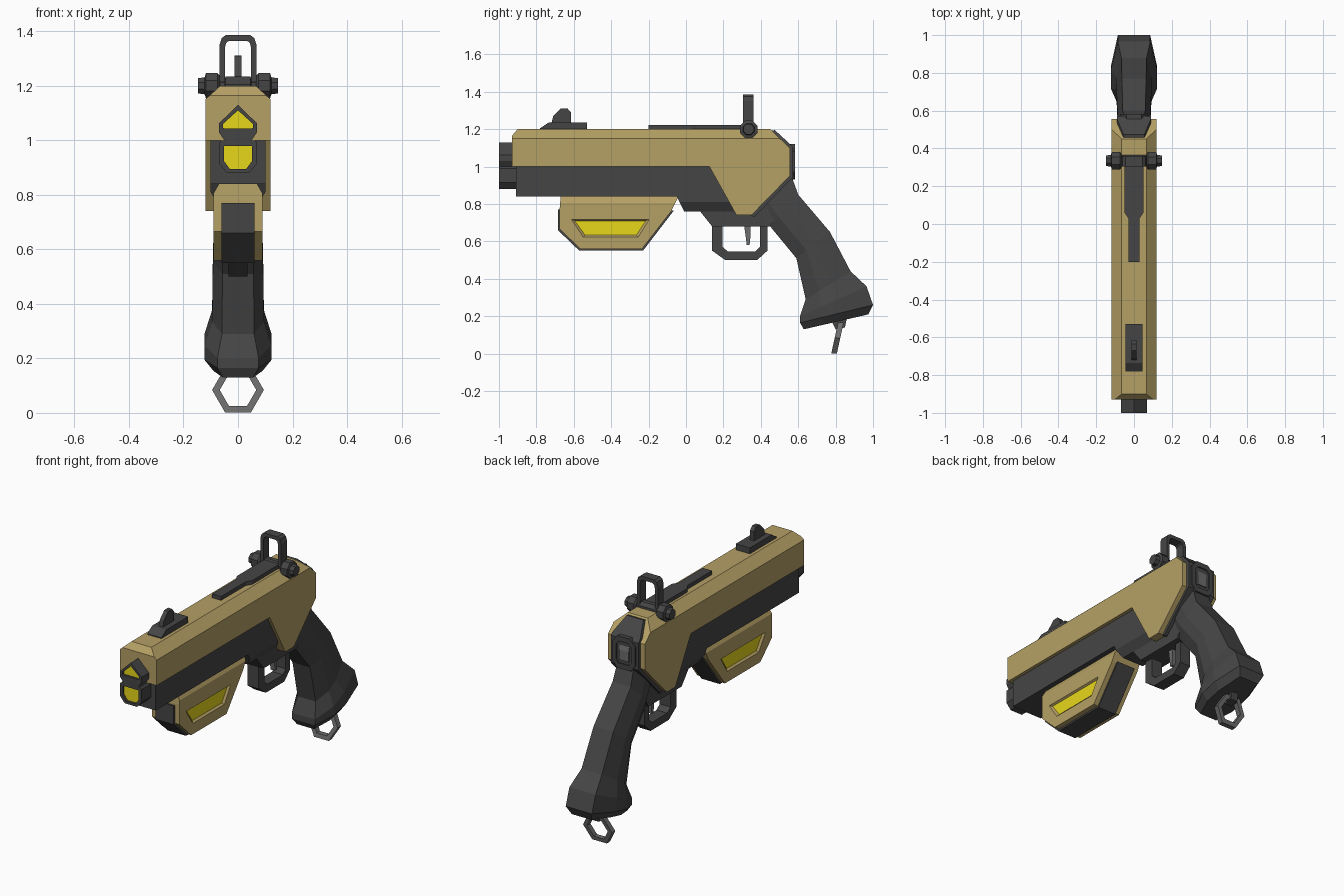
import bpy, bmesh
from math import cos, sin, pi
from mathutils import Vector

if "Cube" in bpy.data.objects:
    bpy.data.objects.remove(bpy.data.objects["Cube"])


def material(name, rgb):
    m = bpy.data.materials.new(name)
    m.diffuse_color = (*rgb, 1)
    m.use_nodes = True
    m.node_tree.nodes["Principled BSDF"].inputs["Base Color"].default_value = m.diffuse_color
    return m


TAN = material("tan", (0.46, 0.35, 0.13))
DARK = material("dark", (0.06, 0.06, 0.06))
STEEL = material("steel", (0.15, 0.15, 0.15))
YELLOW = material("yellow", (0.8, 0.68, 0.01))


def loft(name, rings, mat, closed=False, cuts=()):
    """Bridge equal rings of points; cap the ends, or join last to first."""
    bm = bmesh.new()
    vs = [[bm.verts.new(p) for p in r] for r in rings]
    pairs = list(zip(vs, vs[1:])) + ([(vs[-1], vs[0])] if closed else [])
    n = len(vs[0])
    for a, b in pairs:
        for i in range(n):
            j = (i + 1) % n
            bm.faces.new((a[i], a[j], b[j], b[i]))
    if not closed:
        bm.faces.new(vs[0])
        bm.faces.new(vs[-1])
    # chamfer planes: (point, outward normal)
    for co, no in cuts:
        bmesh.ops.bisect_plane(bm, geom=bm.verts[:] + bm.edges[:] + bm.faces[:], dist=1e-5,
                               plane_co=co, plane_no=no, clear_outer=True)
        bmesh.ops.holes_fill(bm, edges=[e for e in bm.edges if e.is_boundary], sides=0)
    bmesh.ops.recalc_face_normals(bm, faces=bm.faces[:])
    me = bpy.data.meshes.new(name)
    bm.to_mesh(me)
    bm.free()
    me.materials.append(mat)
    ob = bpy.data.objects.new(name, me)
    bpy.context.collection.objects.link(ob)
    return ob


def at_x(prof, x):
    return [(x, y, z) for y, z in prof]


def at_y(prof, y):
    return [(x, y, z) for x, z in prof]


def prism(name, prof, hw, mat, cuts=()):
    """Side profile (y, z) extruded across x."""
    return loft(name, [at_x(prof, -hw), at_x(prof, hw)], mat, cuts=cuts)


def sym(half):
    """Mirror a half profile (x, z) across x = 0."""
    return half + [(-x, z) for x, z in reversed(half) if x > 0]


def both(p, q):
    """Chamfer planes on both sides through cross-section points p and q (x, z)."""
    nx, nz = abs(q[1] - p[1]), abs(q[0] - p[0])
    nz = nz if q[1] > p[1] else -nz
    return [(Vector((s * p[0], 0, p[1])), Vector((s * nx, 0, nz))) for s in (1, -1)]


def ngon(r, n, cy, cz):
    return [(cy + r * cos(2 * pi * (i + .5) / n), cz + r * sin(2 * pi * (i + .5) / n))
            for i in range(n)]


# main body
prism("upper_body", [(-.93, 1), (-.93, 1.165), (-.90, 1.2), (.45, 1.2), (.555, 1.1), (.555, .95),
                     (.35, .74), (.27, .74), (.125, 1)], .12, TAN, both((.12, 1.15), (.065, 1.2)))
prism("lower_frame", [(-.91, 1.02), (-.91, .84), (-.05, .84), (-.01, .76), (.3, .76), (.3, 1.02)],
      .1, DARK, both((.1, .81), (.07, .76)))
prism("rear_core", [(.4, 1.18), (.475, 1.195), (.573, 1.105), (.573, .945), (.365, .73), (.3, .76)],
      .09, DARK, both((.09, 1.12), (.055, 1.195)))
prism("trigger_housing", [(.06, .78), (.14, .68), (.45, .68), (.52, .8)], .07, DARK)

# recessed back plate
rim = sym([(.04, 1.12), (.075, 1.08), (.075, .97), (.045, .93)])
hole = sym([(.03, 1.09), (.05, 1.07), (.05, .98), (.035, .96)])
loft("back_plate", [at_y(rim, .55), at_y(rim, .582), at_y(hole, .582), at_y(hole, .574)], DARK)
prism("back_button", [(.56, .98), (.58, .98), (.58, 1.04), (.572, 1.075), (.56, 1.075)], .032, STEEL)

# two stacked muzzles with yellow lenses
muzzles = {
    "upper": ([(0, 1.13), (.07, 1.062), (.07, 1.03), (.05, 1.0)],
              [(0, 1.11), (.055, 1.06), (.055, 1.045), (.05, 1.044)]),
    "lower": ([(.06, 1.0), (.07, .99), (.07, .915), (.04, .88)],
              [(.05, .98), (.052, .978), (.052, .925), (.03, .895)])}
for key, (outer, inner) in muzzles.items():
    o, i = sym(outer), sym(inner)
    loft(key + "_muzzle", [at_y(o, -.88), at_y(o, -1), at_y(i, -1), at_y(i, -.985)], DARK)
    loft(key + "_lens", [at_y(i, -.95), at_y(i, -.987)], YELLOW)

# underbarrel pod with a dark core and side windows
pod = prism("pod_shell", [(-.67, .84), (-.675, .78), (-.675, .665), (-.565, .56), (-.235, .56),
                          (-.08, .76), (-.04, .84)], .09, TAN, both((.09, .805), (.07, .84)))
prism("pod_core", [(-.685, .77), (-.685, .66), (-.57, .55), (-.23, .55), (-.065, .765)], .06, DARK)
wide = [(-.615, .718), (-.195, .718), (-.255, .622), (-.55, .622)]
slim = [(-.595, .71), (-.215, .71), (-.265, .634), (-.54, .634)]
cutter = loft("window_cutter", [at_x(wide, -.091), at_x(slim, -.078), at_x(slim, .078),
                                at_x(wide, .091)], TAN)
cutter.hide_render = True
cutter.hide_viewport = True
mod = pod.modifiers.new("windows", "BOOLEAN")
mod.operation, mod.solver, mod.object = "DIFFERENCE", "EXACT", cutter
prism("pod_windows", slim, .08, YELLOW)

# trigger and guard
go = [(.14, .69), (.14, .55), (.21, .5), (.38, .5), (.435, .55), (.435, .69)]
gi = [(.195, .69), (.195, .57), (.225, .545), (.37, .545), (.395, .57), (.395, .69)]
loft("trigger_guard", [at_x(go, -.035), at_x(go, .035), at_x(gi, .035), at_x(gi, -.035)],
     DARK, closed=True)
prism("trigger", [(.31, .69), (.32, .62), (.325, .58), (.34, .58), (.345, .63), (.345, .69)],
      .015, STEEL)

# grip: front point, back point, half width of each section
sections = [((.38, .76), (.56, .96), .075), ((.45, .68), (.6, .85), .085),
            ((.59, .51), (.77, .65), .092), ((.64, .29), (.88, .44), .095),
            ((.61, .2), (.965, .36), .122), ((.61, .165), (1, .26), .122),
            ((.63, .13), (.975, .21), .09)]
rings = []
for (fy, fz), (by, bz), w in sections:
    half = [(0, .62), (.3, 1), (.58, 1), (1, .7)]
    loop = half + [(t, -k) for t, k in reversed(half)]
    rings.append([(k * w, fy + t * (by - fy), fz + t * (bz - fz)) for t, k in loop])
loft("grip", rings, DARK)

# lanyard ring hanging from the grip
prism("lanyard_anchor", [(.78, .17), (.8, .13), (.85, .14), (.86, .19)], .022, DARK)


def tilted_hex(r, off):
    return [(r * cos(i * pi / 3), .81 + .22 * r * sin(i * pi / 3) + off,
             .084 + r * sin(i * pi / 3)) for i in range(6)]


loft("lanyard_ring", [tilted_hex(.095, -.015), tilted_hex(.095, .015),
                      tilted_hex(.067, .015), tilted_hex(.067, -.015)], STEEL, closed=True)

# front sight
prism("front_sight_base", [(-.78, 1.19), (-.78, 1.205), (-.735, 1.235), (-.53, 1.235), (-.53, 1.19)],
      .046, DARK)
prism("front_sight_blade", [(-.72, 1.23), (-.71, 1.27), (-.67, 1.31), (-.635, 1.312), (-.615, 1.29),
                            (-.615, 1.23)], .013, DARK)

# top rail, widening to the rear
rail = [(-.03, -.2), (.03, -.2), (.03, .03), (.05, .06), (.05, .33), (-.05, .33), (-.05, .06),
        (-.03, .03)]
loft("top_rail", [[(x, y, z) for x, y in rail] for z in (1.19, 1.223)], DARK)

# rear sight axle with knobs, and the sight hoop
steps = [(.147, .03), (.122, .034), (.118, .05), (.075, .05), (.068, .042), (.066, .033)]
steps = [(-x, r) for x, r in steps] + steps[::-1]
loft("rear_sight_axle", [at_x(ngon(r, 8, .335, 1.2), x) for x, r in steps], DARK)
ho = sym([(.045, 1.386), (.06, 1.375), (.068, 1.35), (.068, 1.19)])
hi = sym([(.033, 1.365), (.043, 1.358), (.048, 1.34), (.048, 1.21)])
loft("rear_sight_hoop", [at_y(ho, .305), at_y(ho, .36), at_y(hi, .36), at_y(hi, .305)],
     DARK, closed=True)
